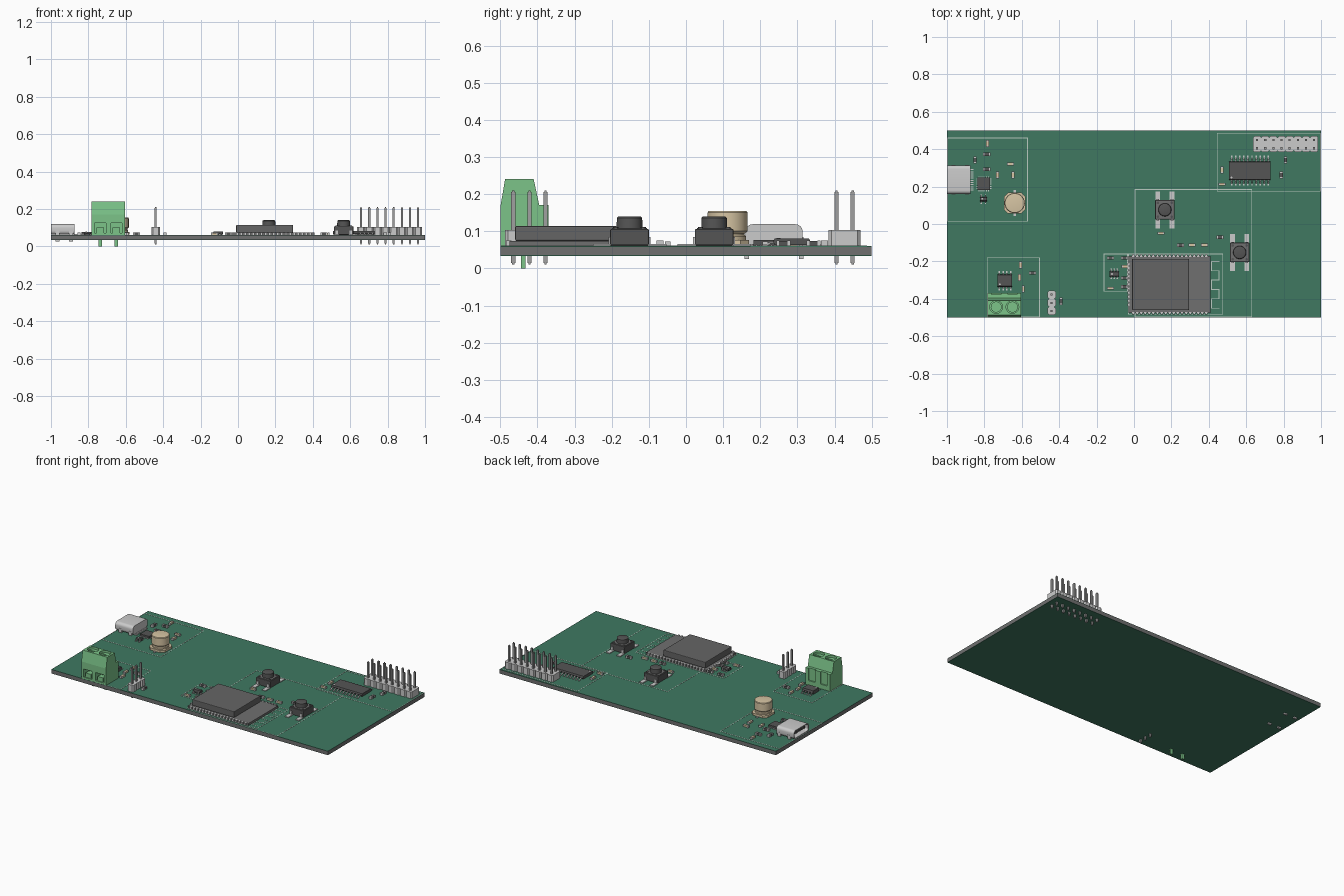
import bpy, bmesh, math

if "Cube" in bpy.data.objects:
    bpy.data.objects.remove(bpy.data.objects["Cube"])

GREEN, LIME, TAN = (0.05, 0.19, 0.12, 1), (0.2, 0.55, 0.25, 1), (0.68, 0.56, 0.37, 1)
DARK, SILVER, MID = (0.09, 0.09, 0.09, 1), (0.65, 0.65, 0.65, 1), (0.16, 0.16, 0.16, 1)
SILK = (0.5, 0.6, 0.54, 1)
T = 0.06  # top of the board
mats = {}


def finish(name, bm, col=None, bevel=0, smooth=False):
    bmesh.ops.recalc_face_normals(bm, faces=bm.faces)
    me = bpy.data.meshes.new(name)
    bm.to_mesh(me)
    bm.free()
    ob = bpy.data.objects.new(name, me)
    bpy.context.collection.objects.link(ob)
    if col:
        if col not in mats:
            mats[col] = bpy.data.materials.new("paint")
            mats[col].diffuse_color = col
        me.materials.append(mats[col])
    if bevel:
        mod = ob.modifiers.new("bevel", 'BEVEL')
        mod.width, mod.segments = bevel, 2
    if smooth:
        bpy.ops.object.select_all(action='DESELECT')
        bpy.context.view_layer.objects.active = ob
        ob.select_set(True)
        bpy.ops.object.shade_smooth_by_angle(angle=math.radians(35))
    return ob


def prism(bm, pts, axis, a, b):
    place = {'x': lambda u, v, w: (w, u, v), 'y': lambda u, v, w: (u, w, v),
             'z': lambda u, v, w: (u, v, w)}[axis]
    lo = [bm.verts.new(place(u, v, a)) for u, v in pts]
    hi = [bm.verts.new(place(u, v, b)) for u, v in pts]
    bm.faces.new(lo)
    bm.faces.new(hi)
    n = len(pts)
    for i in range(n):
        j = (i + 1) % n
        bm.faces.new((lo[i], lo[j], hi[j], hi[i]))


def prisms(name, items, col=None, bevel=0, smooth=False):
    bm = bmesh.new()
    for it in items:
        prism(bm, *it)
    return finish(name, bm, col, bevel, smooth)


def box(cx, cy, w, d, z0, z1):
    return ([(cx - w/2, cy - d/2), (cx + w/2, cy - d/2), (cx + w/2, cy + d/2), (cx - w/2, cy + d/2)], 'z', z0, z1)


def octo(cx, cy, w, d, c, z0, z1):
    x, y = w/2, d/2
    p = [(x-c, -y), (x, c-y), (x, y-c), (x-c, y), (c-x, y), (-x, y-c), (-x, c-y), (c-x, -y)]
    return ([(cx + u, cy + v) for u, v in p], 'z', z0, z1)


def disc(cx, cy, r, z0, z1, n=32):
    return ([(cx + r*math.cos(2*math.pi*i/n), cy + r*math.sin(2*math.pi*i/n)) for i in range(n)], 'z', z0, z1)


def rrect(cx, cy, w, h, r, n=6):
    pts = []
    for k, (sx, sy) in enumerate(((1, 1), (-1, 1), (-1, -1), (1, -1))):
        for i in range(n + 1):
            t = math.pi/2*(k + i/n)
            pts.append((cx + sx*(w/2 - r) + r*math.cos(t), cy + sy*(h/2 - r) + r*math.sin(t)))
    return pts


def lathe(name, cx, cy, profile, col, n=40):
    bm = bmesh.new()
    rings = [[bm.verts.new((cx + r*math.cos(2*math.pi*i/n), cy + r*math.sin(2*math.pi*i/n), z))
              for i in range(n)] for r, z in profile]
    for a, b in zip(rings, rings[1:]):
        for i in range(n):
            j = (i + 1) % n
            bm.faces.new((a[i], a[j], b[j], b[i]))
    bm.faces.new(rings[0])
    bm.faces.new(rings[-1])
    return finish(name, bm, col, smooth=True)


def cut(ob, name, items):
    c = prisms(name, items)
    c.hide_render = True
    c.hide_viewport = True
    c.display_type = 'WIRE'
    m = ob.modifiers.new("cut", 'BOOLEAN')
    m.object, m.solver = c, 'EXACT'


# Circuit board: core with a green mask on both faces
prisms("board_core", [box(0, 0, 2, 1, 0.0355, T - 0.002)], MID)
prisms("board_top_mask", [box(0, 0, 2, 1, T - 0.002, T)], GREEN)
prisms("board_bottom_mask", [box(0, 0, 2, 1, 0.034, 0.0355)], GREEN)

# Printed outlines and zigzag antenna
lines = []


def line(x0, y0, x1, y1, w=0.004):
    lines.append(box((x0+x1)/2, (y0+y1)/2, abs(x1-x0) + w, abs(y1-y0) + w, T, T + 0.001))


for x0, x1, y0, y1 in ((-0.997, -0.57, 0.015, 0.46), (-0.785, -0.505, -0.497, -0.18), (0.445, 0.997, 0.175, 0.485),
                       (0.005, 0.63, -0.497, 0.185), (-0.03, 0.475, -0.482, -0.16), (-0.16, -0.035, -0.36, -0.16)):
    for a in ((x0, y0, x1, y0), (x0, y1, x1, y1), (x0, y0, x0, y1), (x1, y0, x1, y1)):
        line(*a)
ys = [-0.20 - 0.05*i for i in range(6)]
for i, y in enumerate(ys):
    line(0.415, y, 0.455, y)
    if i < 5:
        x = 0.455 if i % 2 else 0.415
        line(x, y, x, ys[i+1])
prisms("printed_outlines", lines, SILK)

# USB socket: hollow rounded shell open to the left, tongue and tails
UY, UZ = 0.237, 0.091
shell = prisms("usb_shell", [(rrect(UY, UZ, 0.154, 0.056, 0.02), 'x', -1.0, -0.873)], SILVER, smooth=True)
cut(shell, "usb_mouth_cutter", [(rrect(UY, UZ, 0.142, 0.044, 0.015), 'x', -1.02, -0.89)])
prisms("usb_tongue", [box(-0.935, UY, 0.1, 0.115, UZ - 0.006, UZ + 0.006)], DARK)
prisms("usb_feet", [box(x, UY + s*0.073, 0.022, 0.012, 0.025, 0.085) for x in (-0.965, -0.893) for s in (-1, 1)], SILVER)
prisms("usb_tails", [box(-0.868, UY - 0.055 + 0.01*i, 0.018, 0.005, T, T + 0.006) for i in range(12)], SILVER)

# Electrolytic capacitor: chamfered base, waisted can, two tabs
CX, CY = -0.638, 0.112
prisms("capacitor_base", [octo(CX, CY, 0.114, 0.114, 0.022, T + 0.003, 0.077)], TAN)
prisms("capacitor_tabs", [box(CX, CY + s*0.05, 0.014, 0.04, T, T + 0.004) for s in (-1, 1)], SILVER)
lathe("capacitor_can", CX, CY, [(0.05, 0.077), (0.05, 0.086), (0.046, 0.09), (0.046, 0.094), (0.054, 0.1),
                                (0.054, 0.15), (0.051, 0.154), (0.046, 0.155)], TAN)

# Screw terminal block with wire openings and screw wells
TX = (-0.737, -0.65)
TC = sum(TX)/2
side = [(-0.499, T), (-0.499, 0.17), (-0.487, 0.24), (-0.41, 0.24), (-0.395, 0.17), (-0.37, 0.17), (-0.37, T)]
block = prisms("terminal_block", [(side, 'x', TC - 0.089, TC + 0.089)], LIME)
cut(block, "terminal_cutter", [box(x, -0.48, 0.06, 0.06, 0.072, 0.125) for x in TX] +
    [disc(x, -0.444, 0.034, 0.212, 0.26) for x in TX] +
    [box(x, -0.36, 0.05, 0.036, 0.09, 0.18) for x in TX])
screw_ob = prisms("terminal_screws", [disc(x, -0.444, 0.029, 0.205, 0.228) for x in TX], LIME, smooth=True)
cut(screw_ob, "screw_slot_cutter", [box(x, -0.444, 0.07, 0.007, 0.221, 0.24) for x in TX])
prisms("terminal_clamps", [box(x, -0.475, 0.04, 0.036, 0.068, 0.1) for x in TX], LIME)
prisms("terminal_pins", [box(x, -0.438, 0.018, 0.012, 0, T) for x in TX], LIME)


# Pin headers: chamfered housing cells with square pins
def header(name, xs, yy, w, d, yc):
    prisms(name + "_housing", [octo(x, y, w, d, 0.008, T, 0.104) for x in xs for y in yc], SILVER)
    pins = []
    for x in xs:
        for y in yy:
            pins += [box(x, y, 0.011, 0.011, 0.014, 0.206), box(x, y, 0.006, 0.006, 0.01, 0.21)]
    prisms(name + "_pins", pins, (0.35, 0.35, 0.35, 1))


header("led_header", [-0.44], [-0.465, -0.4215, -0.378], 0.044, 0.0436, [-0.465, -0.4215, -0.378])
header("panel_header", [0.658 + 0.0436*i for i in range(8)], [0.405, 0.4486], 0.0436, 0.086, [0.427])


# Gull-wing chips: body plus bent leads on both long sides
def chip(name, cx, cy, w, d, h, n, pitch, span, lead):
    body = [(-d/2, h*0.55), (-d/2 + 0.004, h), (d/2 - 0.004, h), (d/2, h*0.55), (d/2 - 0.004, 0.003), (0.004 - d/2, 0.003)]
    prisms(name + "_body", [([(cy + u, T + v) for u, v in body], 'x', cx - w/2, cx + w/2)], DARK)
    e, a, m, t = span/2, d/2 - 0.003, h*0.55, 0.004
    leg = [(a, m), (a + 0.012, m), (e - 0.011, t), (e, t), (e, 0), (e - 0.013, 0), (a + 0.01, m - t), (a, m - t)]
    prisms(name + "_leads", [([(cy + s*u, T + v) for u, v in leg], 'x', cx + (i - (n-1)/2)*pitch - lead/2,
           cx + (i - (n-1)/2)*pitch + lead/2) for i in range(n) for s in (-1, 1)], SILVER)
    prisms(name + "_mark", [disc(cx - w/2 + 0.012, cy - d/2 + 0.014, 0.005, T + h, T + h + 0.0006, 12)], SILVER)


chip("buffer_chip", 0.62, 0.285, 0.222, 0.1, 0.021, 10, 0.0218, 0.16, 0.008)
chip("amplifier_chip", -0.69, -0.303, 0.078, 0.066, 0.026, 4, 0.0205, 0.104, 0.008)
chip("regulator_chip", -0.105, -0.267, 0.05, 0.028, 0.02, 3, 0.016, 0.056, 0.007)
chip("switch_chip", -0.805, 0.133, 0.036, 0.024, 0.018, 2, 0.022, 0.05, 0.007)
prisms("power_chip_body", [box(-0.803, 0.215, 0.066, 0.066, T + 0.002, T + 0.016)], DARK)
prisms("power_chip_pads", [p for i in range(6) for s in (-1, 1) for k in [(i - 2.5)*0.01] for p in (
    box(-0.803 + k, 0.215 + s*0.034, 0.005, 0.012, T, T + 0.004),
    box(-0.803 + s*0.034, 0.215 + k, 0.012, 0.005, T, T + 0.004))], SILVER)

# Wireless module: substrate, edge pads and stepped metal can
prisms("module_substrate", [box(0.19, -0.323, 0.438, 0.304, T, 0.074)], MID)
prisms("module_can", [box(0.142, -0.323, 0.304, 0.274, 0.074, 0.114)], (0.13, 0.13, 0.13, 1), bevel=0.004)
pads = [box(-0.005 + 0.0218*i, -0.323 + s*0.154, 0.013, 0.014, T, 0.075) for i in range(19) for s in (-1, 1)]
pads += [box(-0.03, -0.323 + 0.0218*(i - 5), 0.012, 0.013, T, 0.075) for i in range(11)]
prisms("module_pads", pads, SILVER)

# Push buttons
for k, (x, y) in enumerate(((0.165, 0.076), (0.565, -0.152))):
    n = "button_%d" % (k + 1)
    prisms(n + "_body", [box(x, y, 0.104, 0.104, T + 0.002, 0.106)], DARK, bevel=0.003)
    prisms(n + "_plate", [box(x, y, 0.094, 0.094, 0.106, 0.109)], MID)
    lathe(n + "_plunger", x, y, [(0.035, 0.108), (0.034, 0.136), (0.031, 0.139), (0.028, 0.14)], DARK)
    prisms(n + "_rivets", [disc(x + a*0.037, y + b*0.037, 0.007, 0.109, 0.112, 12) for a in (-1, 1) for b in (-1, 1)], DARK)
    prisms(n + "_legs", [p for a in (-1, 1) for b in (-1, 1) for p in (
        box(x + a*0.038, y + b*0.075, 0.026, 0.048, T, T + 0.005),
        box(x + a*0.038, y + b*0.054, 0.014, 0.005, T, 0.085))], SILVER)

# Small two-terminal parts: (x, y, upright), resistors tan, capacitors dark
tan = [(-.784, .43, 1), (-.73, .262, 1), (-.647, .262, 1), (-.66, .32, 0), (.144, -.049, 0), (.31, -.113, 0),
       (.376, -.113, 0), (.47, .288, 1), (.47, .213, 0), (-.607, -.22, 1), (-.612, -.285, 1), (-.592, -.347, 1),
       (-.047, -.227, 0), (-.125, -.343, 0)]
dark = [(-.787, .373, 0), (-.85, .343, 1), (-.787, .293, 0), (.248, -.113, 0), (.46, -.07, 0), (.81, .343, 1),
        (.787, .262, 1), (-.543, -.262, 0), (-.39, -.413, 1), (-.125, -.182, 0), (-.05, -.182, 0),
        (-.05, -.289, 0), (-.05, -.335, 0)]
for name, spots, col, h, w in (("resistor", tan, TAN, 0.013, 0.015), ("ceramic", dark, DARK, 0.015, 0.018)):
    body, ends = [], []
    for x, y, up in spots:
        body.append(box(x, y, w if up else 0.022, 0.022 if up else w, T + 0.001, T + h - 0.001))
        for s in (-1, 1):
            ends.append(box(x, y + s*0.015, w, 0.008, T, T + h) if up else box(x + s*0.015, y, 0.008, w, T, T + h))
    prisms(name + "_bodies", body, col)
    prisms(name + "_ends", ends, SILVER)

for m in bpy.data.materials:
    if m.users and not m.is_grease_pencil:
        m.use_nodes = True
        m.node_tree.nodes["Principled BSDF"].inputs["Base Color"].default_value = m.diffuse_color
